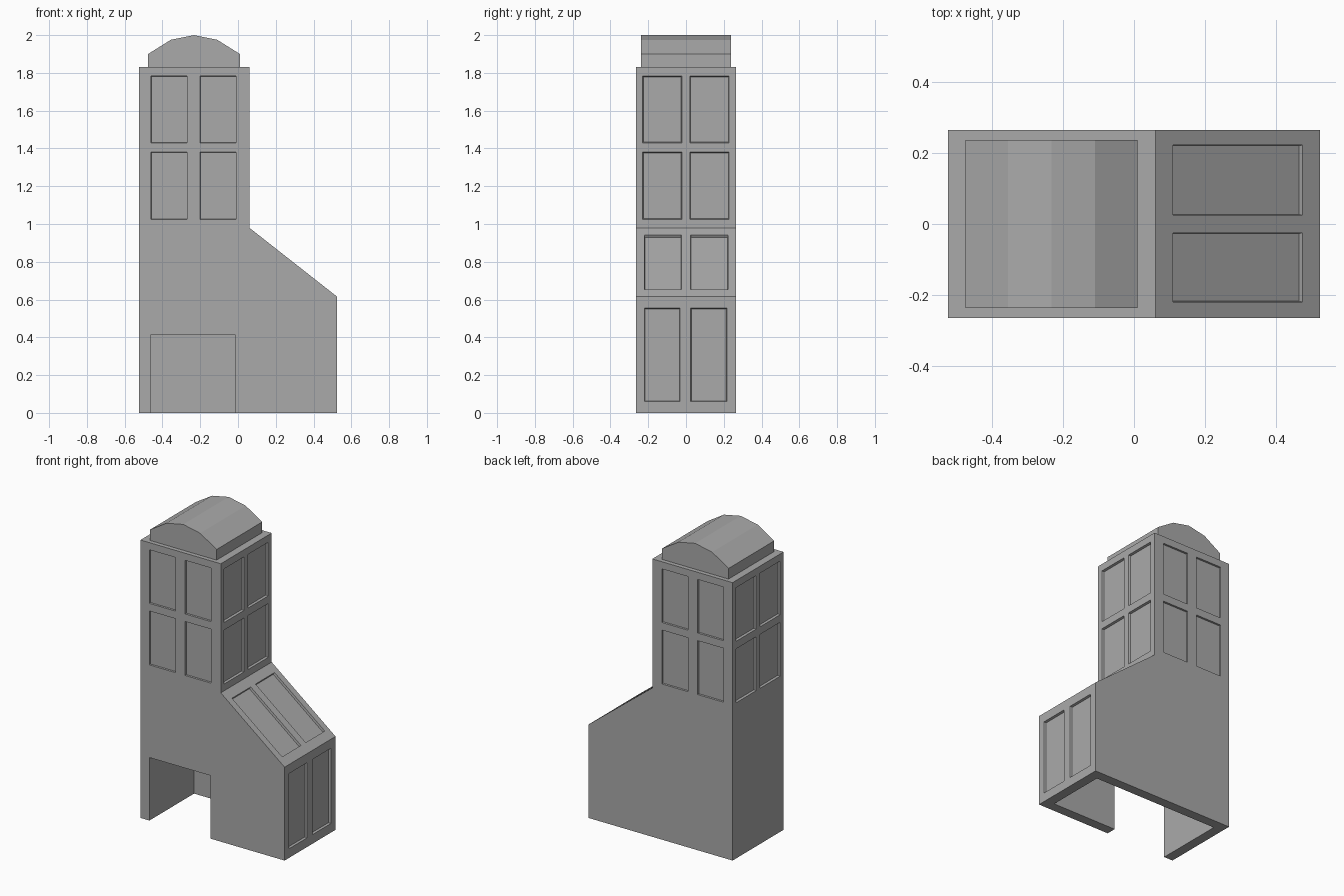
import bpy, bmesh
from mathutils import Vector

if "Cube" in bpy.data.objects:
    bpy.data.objects.remove(bpy.data.objects["Cube"])

stone = bpy.data.materials.new("stone_grey")
stone.diffuse_color = (0.4, 0.4, 0.4, 1)
stone.use_nodes = True
stone.node_tree.nodes["Principled BSDF"].inputs["Base Color"].default_value = stone.diffuse_color


def make_object(name, bm):
    bmesh.ops.recalc_face_normals(bm, faces=bm.faces)
    mesh = bpy.data.meshes.new(name)
    bm.to_mesh(mesh)
    bm.free()
    mesh.materials.append(stone)
    obj = bpy.data.objects.new(name, mesh)
    bpy.context.collection.objects.link(obj)
    return obj


def extrude_profile(name, points, y0, y1):
    """Solid from an xz profile between two y planes."""
    bm = bmesh.new()
    face = bm.faces.new([bm.verts.new((x, y0, z)) for x, z in points])
    geo = bmesh.ops.extrude_face_region(bm, geom=[face])["geom"]
    verts = [g for g in geo if isinstance(g, bmesh.types.BMVert)]
    bmesh.ops.translate(bm, verts=verts, vec=(0, y1 - y0, 0))
    return make_object(name, bm)


def panel_cut(bm, a, b, c, depth, taper=0.004):
    """Shallow tapered recess; a is a corner, b and c its neighbours."""
    a, b, c = Vector(a), Vector(b), Vector(c)
    u, v = (b - a).normalized(), (c - a).normalized()
    n = u.cross(v)
    d = b + c - a
    rings = []
    for h in (depth, -depth):
        t = taper * h / depth
        rings.append([bm.verts.new(p + su * t * u + sv * t * v - h * n)
                      for p, su, sv in ((a, 1, 1), (b, -1, 1), (d, -1, -1), (c, 1, -1))])
    lo, hi = rings
    bm.faces.new(lo)
    bm.faces.new(hi[::-1])
    for i in range(4):
        j = (i + 1) % 4
        bm.faces.new((lo[i], hi[i], hi[j], lo[j]))


def subtract(target, cutter):
    mod = target.modifiers.new("cut", 'BOOLEAN')
    mod.operation = 'DIFFERENCE'
    mod.solver = 'EXACT'
    mod.object = cutter
    bpy.context.view_layer.objects.active = target
    bpy.ops.object.modifier_apply(modifier=mod.name)
    bpy.data.objects.remove(cutter)


# Tower with sloped lower wing
L, M, R, Y = -0.525, 0.06, 0.525, 0.265
tower = extrude_profile("tower_body", [(L, 0), (R, 0), (R, 0.615), (M, 0.98),
                                       (M, 1.83), (L, 1.83)], -Y, Y)

# Hollow interior, open underneath
T = 0.065
subtract(tower, extrude_profile("interior_cutter", [
    (L + T, -0.1), (R - T, -0.1), (R - T, 0.583), (M - T, 0.948),
    (M - T, 1.765), (L + T, 1.765)], -Y + T, Y - T))

# Doorway in the front wall
subtract(tower, extrude_profile("doorway_cutter", [
    (-0.46, -0.1), (-0.015, -0.1), (-0.015, 0.415), (-0.46, 0.415)], -0.4, -0.15))

# Recessed window panels
bm = bmesh.new()
for z0, z1 in ((1.025, 1.38), (1.43, 1.783)):
    for x0, x1 in ((-0.46, -0.27), (-0.2, -0.01)):
        panel_cut(bm, (x0, -Y, z0), (x1, -Y, z0), (x0, -Y, z1), 0.012, 0.001)
        panel_cut(bm, (x1, Y, z0), (x0, Y, z0), (x1, Y, z1), 0.012, 0.001)
    for y0, y1 in ((-0.23, -0.022), (0.02, 0.228)):
        panel_cut(bm, (M, y0, z0), (M, y1, z0), (M, y0, z1), 0.014)
        panel_cut(bm, (L, y1, z0), (L, y0, z0), (L, y1, z1), 0.014)
slope = lambda x: 0.98 - (x - M) * 0.365 / 0.465
for y0, y1 in ((-0.22, -0.025), (0.025, 0.223)):
    panel_cut(bm, (0.476, y0, slope(0.476)), (0.476, y1, slope(0.476)),
              (0.11, y0, slope(0.11)), 0.015, 0.002)
    panel_cut(bm, (R, y0, 0.06), (R, y1 - 0.006, 0.06), (R, y0, 0.555), 0.014)
subtract(tower, make_object("panel_cutter", bm))

# Faceted barrel roof
extrude_profile("barrel_roof", [(-0.476, 1.83), (0.01, 1.83), (0.01, 1.9), (-0.11, 1.975),
                                (-0.233, 2.0), (-0.356, 1.975), (-0.476, 1.9)], -0.237, 0.237)
